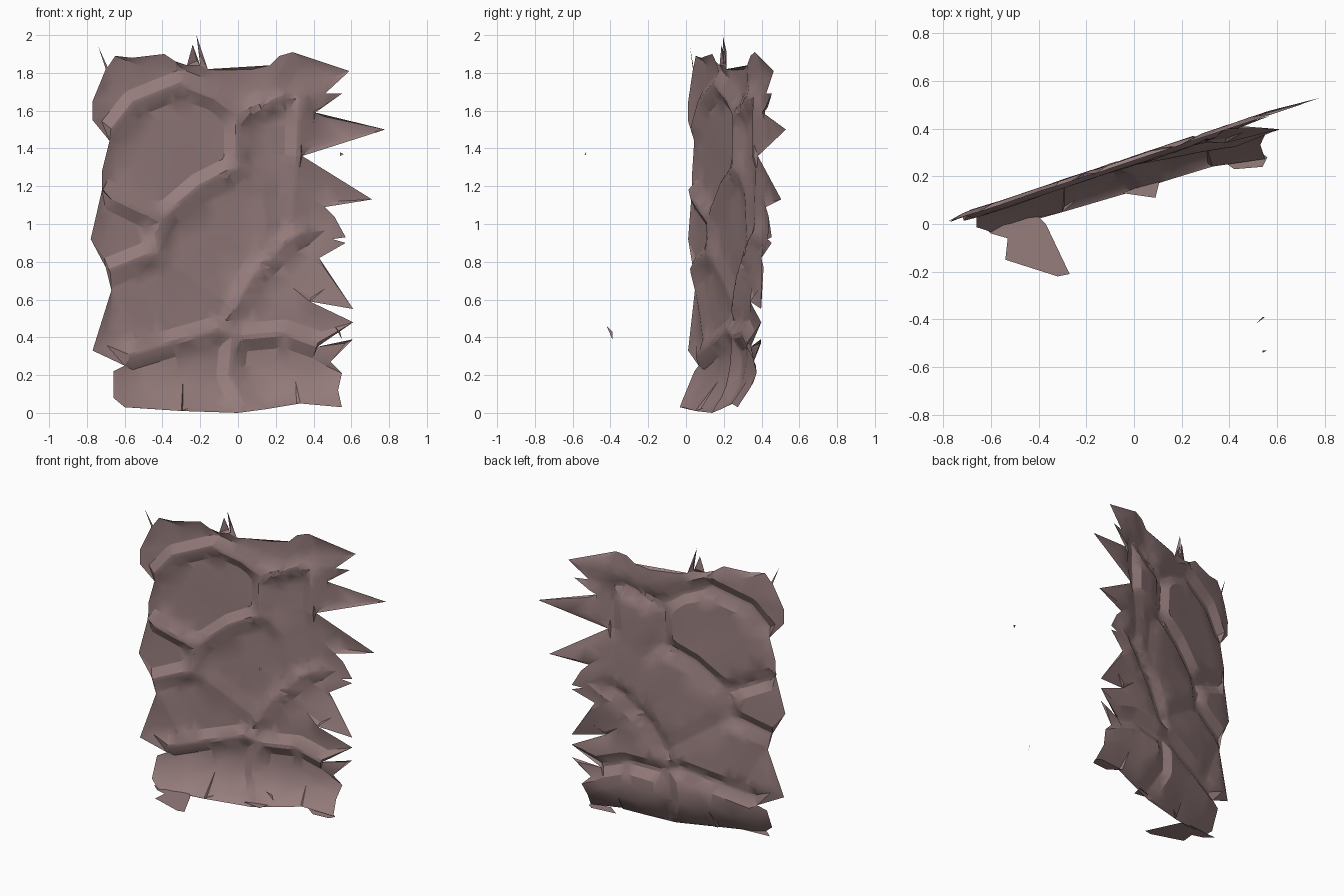
import bpy
import math
import random
from mathutils import Vector, noise
from mathutils.geometry import delaunay_2d_cdt, intersect_point_line

random.seed(4)
cube = bpy.data.objects.get("Cube")
if cube:
    bpy.data.objects.remove(cube, do_unlink=True)

stone = bpy.data.materials.new("dusty mauve stone")
stone.use_nodes = True
COLOUR = (0.31, 0.205, 0.205, 1)
stone.diffuse_color = COLOUR
stone.node_tree.nodes["Principled BSDF"].inputs["Base Color"].default_value = COLOUR

JOINT_WIDTH = 0.075
DEEP, SOFT = 0.036, 0.015
CURL_HEIGHT = 0.26

# Ragged outline of the wall sheet, seen from the front as (x, z)
outline = [
    (-.74, 1.94), (-.69, 1.83), (-.65, 1.89), (-.56, 1.88), (-.39, 1.9), (-.33, 1.86),
    (-.27, 1.84), (-.24, 1.95), (-.2, 1.84), (-.22, 2), (-.16, 1.82), (.17, 1.84),
    (.22, 1.89), (.29, 1.91), (.59, 1.81), (.46, 1.69), (.55, 1.69), (.41, 1.59),
    (.78, 1.5), (.34, 1.36), (.71, 1.13), (.46, 1.09), (.51, 1.04), (.57, .93),
    (.5, .92), (.57, .9), (.43, .82), (.61, .55), (.38, .59), (.61, .48),
    (.42, .35), (.61, .39), (.49, .27), (.55, .21), (.53, .12), (.55, .03),
    (.33, .05), (.15, .02), (0, 0), (-.3, .01), (-.6, .03), (-.66, .08),
    (-.66, .22), (-.6, .25), (-.77, .33), (-.67, .65), (-.7, .77), (-.78, .92),
    (-.72, 1.18), (-.72, 1.28), (-.68, 1.44), (-.77, 1.55), (-.77, 1.65), (-.7, 1.82)]

# Joints between the stones: depth, then an (x, z) path
joints = [
    (DEEP, [(-.7, 1.45), (-.55, 1.64), (-.3, 1.74), (-.12, 1.67), (0, 1.58), (0, 1.3)]),
    (DEEP, [(0, 1.3), (-.2, 1.2), (-.4, 1.03), (-.43, .85), (-.68, .75)]),
    (DEEP, [(-.41, 1.02), (-.72, 1.17)]),
    (SOFT, [(0, 1.3), (.13, 1.18), (.16, .92), (.05, .68)]),
    (DEEP, [(0, 1.58), (.12, 1.62), (.24, 1.67)]),
    (SOFT, [(.24, 1.67), (.5, 1.7)]),
    (SOFT, [(.12, 1.63), (.25, 1.86)]),
    (DEEP, [(.33, 1.66), (.32, 1.36)]),
    (SOFT, [(.32, 1.36), (.29, 1.1), (.3, .95)]),
    (DEEP, [(.33, .95), (.25, .9), (.08, .72), (-.02, .55)]),
    (DEEP, [(-.02, .4), (-.04, .2), (.03, .04)]),
    (SOFT, [(-.43, .84), (-.2, .68), (-.02, .55)]),
    (DEEP, [(-.58, .3), (-.35, .37), (-.1, .44), (.02, .4), (.25, .42), (.42, .36)]),
    (SOFT, [(-.65, .66), (-.53, .4)])]


def segments():
    for depth, path in joints:
        for a, b in zip(path, path[1:]):
            yield depth, Vector(a), Vector(b)


def clamp(value):
    return min(max(value, 0), 1)


def segment_distance(p, a, b):
    t = clamp(intersect_point_line(p, a, b)[1])
    return (a.lerp(b, t) - p).length


def joint_distance(p):
    return min(segment_distance(p, a, b) for _, a, b in segments())


def joint_relief(p):
    return max(depth * clamp(1.2 - 1.2 * segment_distance(p, a, b) / JOINT_WIDTH)
               for depth, a, b in segments())


def place(p, on_edge):
    """Lift an outline-plane point into the slanted, curled wall."""
    relief = 0.016 if on_edge else joint_relief(p)
    curl = 0.13 * clamp(1 - p.y / CURL_HEIGHT) ** 2
    lean = 0.075 * clamp((0.88 - p.y) / 0.3) * clamp(p.x / 0.5)
    rough = 0.006 * noise.noise(Vector((p.x * 5, p.y * 5, 0)))
    y = 0.284 + 0.333 * p.x - relief - curl - lean + rough
    return p.x, y, p.y


def make_sheet(name, verts, faces):
    mesh = bpy.data.meshes.new(name)
    mesh.from_pydata(verts, [], faces)
    mesh.materials.append(stone)
    obj = bpy.data.objects.new(name, mesh)
    bpy.context.collection.objects.link(obj)
    return obj


# Sample rows along the joints for crisp bevels, and loose points on the stones
points = [Vector(p) for p in reversed(outline)]
count = len(points)
for _, a, b in segments():
    along = (b - a).normalized()
    side = Vector((-along.y, along.x))
    steps = max(2, round((b - a).length / 0.06))
    for i in range(steps + 1):
        for offset in (-1, -.17, .17, 1):
            points.append(a.lerp(b, i / steps) + side * offset * JOINT_WIDTH)
for column in range(15):
    for row in range(20):
        p = Vector((column / 10 - 0.72, row / 10 + 0.04))
        p += Vector((random.uniform(-.03, .03), random.uniform(-.03, .03)))
        if joint_distance(p) > JOINT_WIDTH * 1.3:
            points.append(p)

# Wall sheet
result = delaunay_2d_cdt(points, [], [list(range(count))], 1, 1e-4)
verts = [place(p, min(source, default=count) < count)
         for p, source in zip(result[0], result[3])]
wall = make_sheet("stone_wall", verts, result[2])
bpy.context.view_layer.objects.active = wall
wall.select_set(True)
bpy.ops.object.shade_smooth_by_angle(angle=math.radians(28))

# Flat flaps along the foot, as (x, y) outlines
flaps = {
    "left_foot_flap": [(-.66, .01), (-.6, -.04), (-.53, -.06), (-.54, -.15),
                       (-.32, -.22), (-.27, -.21), (-.37, 0), (-.4, .03)],
    "middle_foot_flap": [(-.05, .13), (.09, .11), (.11, .19)],
    "right_foot_flap": [(.34, .29), (.42, .23), (.54, .24), (.56, .28), (.52, .31)]}
for name, shape in flaps.items():
    make_sheet(name, [(x, y, .025) for x, y in shape], [range(len(shape))])

# Loose chips in front of the wall
make_sheet("lower_chip", [(.51, -.42, .46), (.54, -.39, .43), (.55, -.39, .39)], [range(3)])
make_sheet("upper_chip", [(.54, -.53, 1.38), (.56, -.53, 1.37), (.54, -.54, 1.36)], [range(3)])
